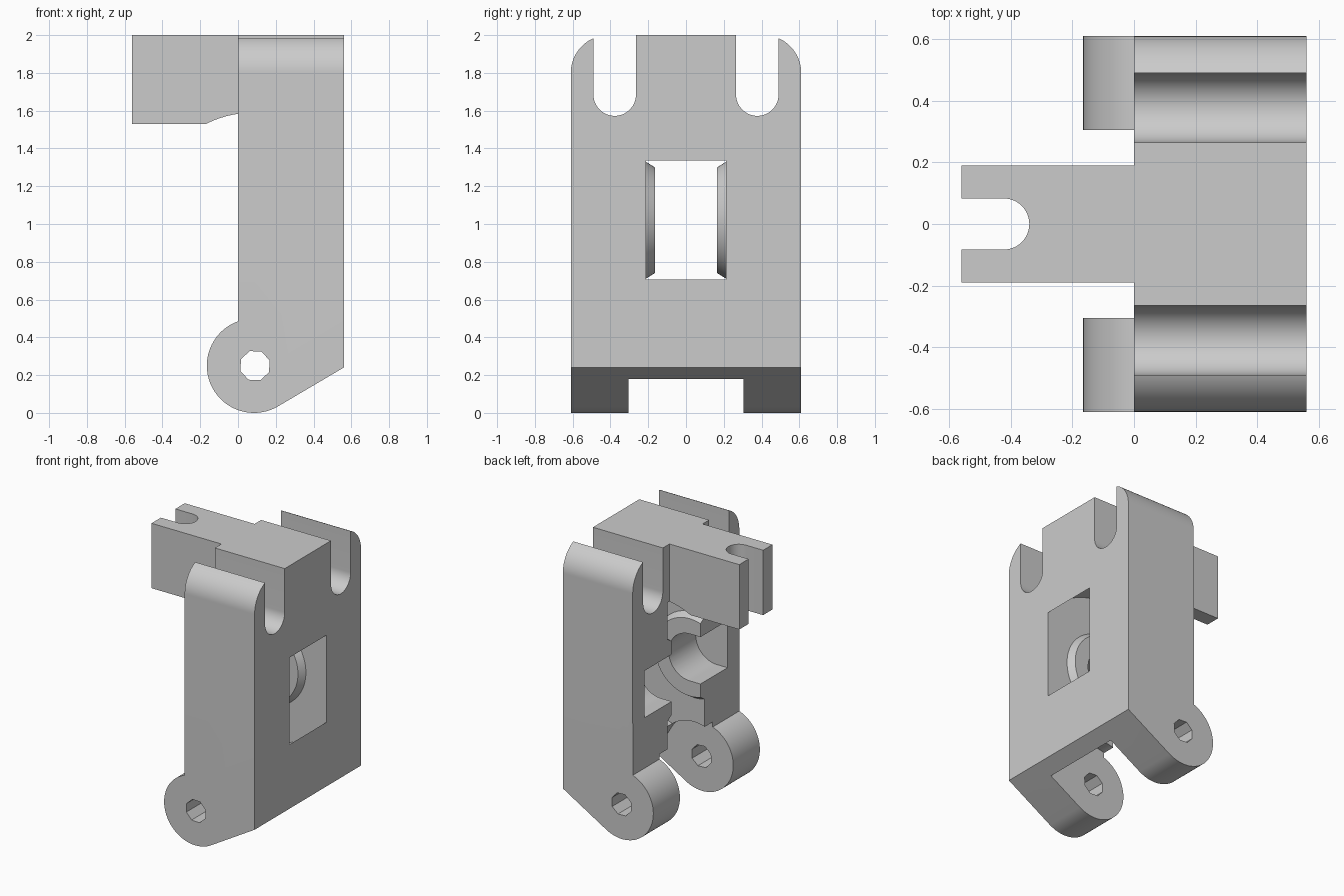
import bpy, bmesh
from math import sin, cos, radians, pi
from mathutils import Vector

if "Cube" in bpy.data.objects:
    bpy.data.objects.remove(bpy.data.objects["Cube"])

# Key dimensions
HINGE = (0.085, 0.25)
AXLE = (0.085, 1.02)
HALF_Y = 0.61

grey = bpy.data.materials.new("plain_grey")
grey.use_nodes = True
grey.diffuse_color = (0.6, 0.6, 0.6, 1)
grey.node_tree.nodes["Principled BSDF"].inputs["Base Color"].default_value = (0.6, 0.6, 0.6, 1)


def arc(centre, radius, start, end, steps=32):
    """Points on an arc, angles in degrees."""
    angles = [radians(start + (end - start) * i / steps) for i in range(steps + 1)]
    return [(centre[0] + radius * cos(a), centre[1] + radius * sin(a)) for a in angles]


def make_object(name, bm):
    bmesh.ops.recalc_face_normals(bm, faces=bm.faces)
    mesh = bpy.data.meshes.new(name)
    bm.to_mesh(mesh)
    bm.free()
    mesh.materials.append(grey)
    obj = bpy.data.objects.new(name, mesh)
    bpy.context.collection.objects.link(obj)
    return obj


def prism(name, profile, axis, low, high):
    """Extrude a 2D profile along the x, y or z axis."""
    place = {"x": lambda a, b, d: (d, a, b),
             "y": lambda a, b, d: (a, d, b),
             "z": lambda a, b, d: (a, b, d)}[axis]
    bm = bmesh.new()
    face = bm.faces.new([bm.verts.new(place(a, b, low)) for a, b in profile])
    moved = bmesh.ops.extrude_face_region(bm, geom=[face])["geom"]
    shift = Vector(place(0, 0, high - low))
    bmesh.ops.translate(bm, verts=[v for v in moved if isinstance(v, bmesh.types.BMVert)], vec=shift)
    return make_object(name, bm)


def lathe_y(name, profile, centre, steps=96):
    """Spin (y, radius) points into a solid around a y-parallel axis."""
    bm = bmesh.new()
    rings = [[bm.verts.new((centre[0] + r * cos(2 * pi * i / steps), y,
                            centre[1] + r * sin(2 * pi * i / steps)))
              for i in range(steps)] for y, r in profile]
    for a, b in zip(rings, rings[1:]):
        for i in range(steps):
            j = (i + 1) % steps
            bm.faces.new((a[i], a[j], b[j], b[i]))
    bm.faces.new(rings[0])
    bm.faces.new(rings[-1])
    return make_object(name, bm)


def combine(target, tool, operation):
    mod = target.modifiers.new(tool.name, "BOOLEAN")
    mod.object, mod.operation, mod.solver = tool, operation, "EXACT"
    bpy.context.view_layer.objects.active = target
    bpy.ops.object.modifier_apply(modifier=mod.name)
    bpy.data.objects.remove(tool)


# Main block with hinge lugs in one side profile
body = prism("bracket_body",
             [(0, 2), (0.56, 2), (0.56, 0.24)] + arc(HINGE, 0.25, -60, -250, 48),
             "y", -HALF_Y, HALF_Y)

# Forked arm reaching out from the top
fork = prism("forked_arm",
             [(0.1, -0.19), (0.1, 0.19), (-0.56, 0.19), (-0.56, 0.083)]
             + arc((-0.423, 0), 0.083, 90, -90, 24) + [(-0.56, -0.083), (-0.56, -0.19)],
             "z", 1.53, 2)
combine(body, fork, "UNION")

# Top slots and rounded outer shoulders, mirrored
for side in (-1, 1):
    slot = [(0.49, 2.1), (0.265, 2.1)] + arc((0.3775, 1.685), 0.1125, 180, 360)
    shoulder = arc((0.41, 1.8), 0.2, 90, 0) + [(0.7, 1.8), (0.7, 2.1), (0.41, 2.1)]
    for name, shape in (("slot_cutter", slot), ("shoulder_cutter", shoulder)):
        cutter = prism(name, [(side * y, z) for y, z in shape], "x", -0.7, 0.7)
        combine(body, cutter, "DIFFERENCE")

# Wheel cavity, leaving a conical boss on each side wall
cavity = lathe_y("wheel_cavity_cutter",
                 [(-0.165, 0.12), (-0.165, 0.28), (-0.213, 0.31), (-0.213, 0.57),
                  (0.213, 0.57), (0.213, 0.31), (0.165, 0.28), (0.165, 0.12)], AXLE)
combine(body, cavity, "DIFFERENCE")

# Axle slot with a round closed end
axle_slot = prism("axle_slot_cutter",
                  arc(AXLE, 0.17, -90, 90) + [(-0.7, AXLE[1] + 0.17), (-0.7, AXLE[1] - 0.17)],
                  "y", -0.475, 0.475)
combine(body, axle_slot, "DIFFERENCE")

# Gap between the lugs: a round pocket opening square to the sloped underside
down, along = Vector((0.5, -0.866)), Vector((0.866, 0.5))
foot = [Vector(HINGE) + down * 0.6 + along * s for s in (-0.285, 0.285)]
gap = prism("hinge_gap_cutter", arc(HINGE, 0.285, 30, 210, 48) + [tuple(p) for p in foot],
            "y", -0.305, 0.305)
combine(body, gap, "DIFFERENCE")

# Eight-sided pin hole through both lugs
pin = prism("pin_hole_cutter", arc((0.09, 0.25), 0.082, 20, 335, 7), "y", -0.8, 0.8)
combine(body, pin, "DIFFERENCE")

bpy.ops.object.select_all(action="DESELECT")
body.select_set(True)
bpy.context.view_layer.objects.active = body
bpy.ops.object.shade_smooth_by_angle(angle=radians(25))
